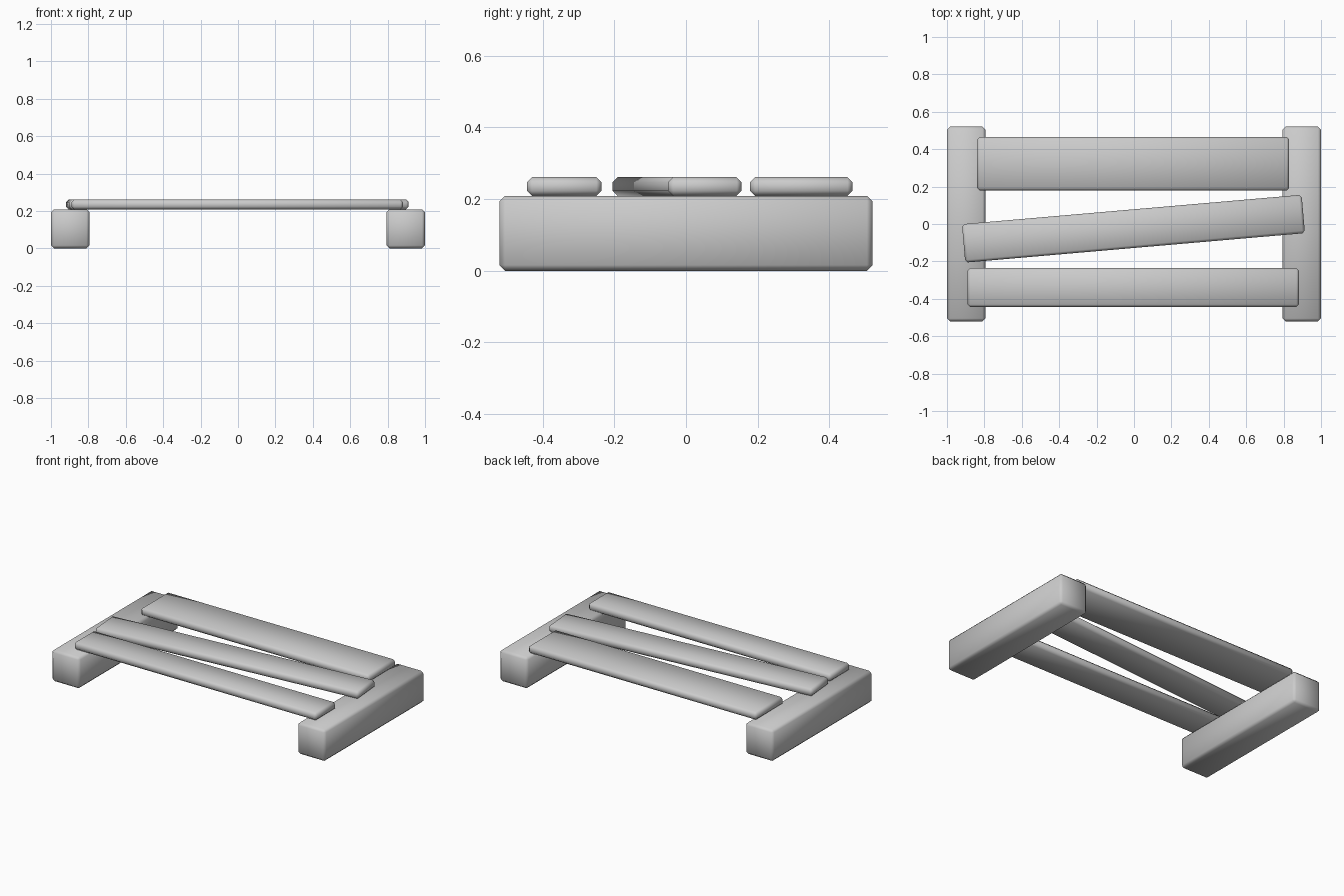
import bpy
from math import radians

if "Cube" in bpy.data.objects:
    bpy.data.objects.remove(bpy.data.objects["Cube"])


def beam(name, center, size, bevel, turn=0.0):
    """Chamfered, smooth-shaded timber with its size applied to the mesh."""
    bpy.ops.mesh.primitive_cube_add(size=1, location=center)
    obj = bpy.context.object
    obj.name = name
    obj.scale = size
    obj.rotation_euler.z = radians(turn)
    bpy.ops.object.transform_apply(location=False, rotation=False, scale=True)
    mod = obj.modifiers.new("Chamfer", "BEVEL")
    mod.width = bevel
    mod.segments = 1
    mod.limit_method = "NONE"
    bpy.ops.object.shade_smooth()
    return obj


BLOCK_W, BLOCK_D, BLOCK_H = 0.206, 1.042, 0.209
PLANK_T = 0.052

# Two support blocks, one under each end
for side, sx in (("left", -1), ("right", 1)):
    beam(f"{side}_support_block", (sx * (1 - BLOCK_W / 2), 0, BLOCK_H / 2),
         (BLOCK_W, BLOCK_D, BLOCK_H), 0.016)

# Planks resting on the blocks: name, x, y, length, width, turn in degrees
planks = (
    ("front_plank", -0.004, -0.340, 1.772, 0.208, 0),
    ("middle_plank", -0.003, -0.025, 1.823, 0.206, 4.95),
    ("back_plank", -0.005, 0.322, 1.669, 0.286, 0),
)
for name, x, y, length, width, turn in planks:
    beam(name, (x, y, BLOCK_H + PLANK_T / 2), (length, width, PLANK_T), 0.014, turn)
